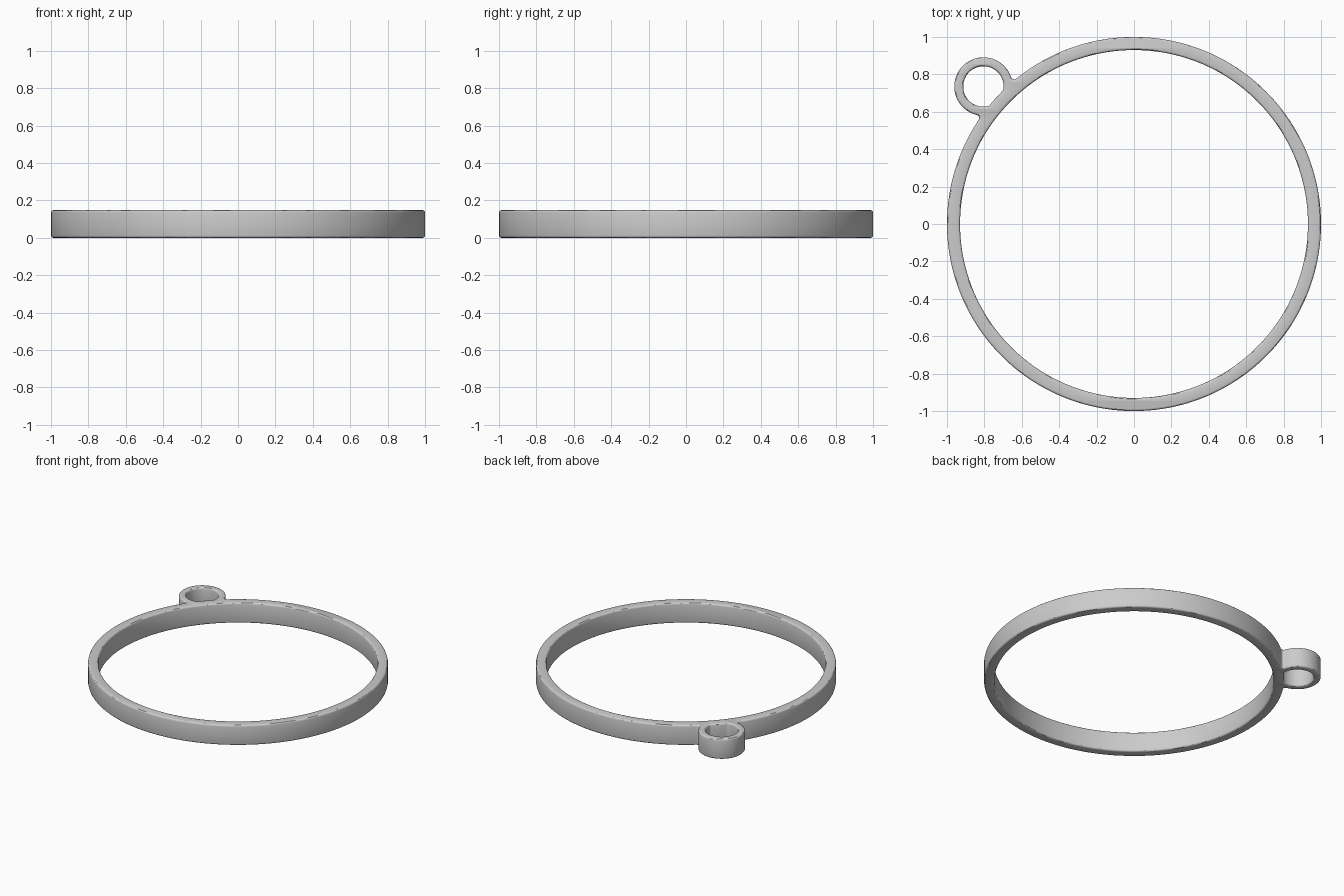
import bpy
from math import pi, cos, sin, acos, atan2

if "Cube" in bpy.data.objects:
    bpy.data.objects.remove(bpy.data.objects["Cube"])

R_OUT, R_IN, HEIGHT, ROUND = 1.0, 0.93, 0.148, 0.012
LOOP_X, LOOP_Y, LOOP_OUT, LOOP_IN = -0.805, 0.735, 0.156, 0.108
DIST = (LOOP_X ** 2 + LOOP_Y ** 2) ** 0.5
TURN = atan2(LOOP_Y, LOOP_X)


def arc(c, r, a0, a1, n):
    """Arc points, leaving out the end point (the next arc starts there)."""
    return [(c[0] + r * cos(a0 + (a1 - a0) * i / n),
             c[1] + r * sin(a0 + (a1 - a0) * i / n)) for i in range(n)]


def fillet(ring_r, loop_r):
    """Centre of a circle touching band and loop, and its two tangent angles."""
    th = acos((DIST ** 2 + ring_r ** 2 - loop_r ** 2) / (2 * DIST * ring_r))
    x, y = ring_r * cos(th), ring_r * sin(th)
    return (x, y), (x, -y), th, atan2(y, x - DIST)


O, L = (0, 0), (DIST, 0)

# outer outline: band, fillet, small loop, fillet
f = 0.018
up, low, th, ph = fillet(R_OUT + f, LOOP_OUT + f)
outline = (arc(O, R_OUT, th, 2 * pi - th, 176) + arc(low, f, -th - pi, -ph - pi, 8)
           + arc(L, LOOP_OUT, -ph, ph, 48) + arc(up, f, ph + pi, th + pi, 8))

# loop hole, flattened by the band, with softened corners
g = 0.012
up, low, th, ph = fillet(R_OUT + g, LOOP_IN - g)
loop_hole = (arc(L, LOOP_IN, -ph, ph, 44) + arc(up, g, ph, th + pi, 6)
             + arc(O, R_OUT, th, -th, 6) + arc(low, g, -th - pi, -ph, 6))

band_hole = arc(O, R_IN, 0, 2 * pi, 176)

# filled profile, extruded with rounded edges
curve = bpy.data.curves.new("ring_with_loop", 'CURVE')
curve.dimensions = '2D'
curve.fill_mode = 'BOTH'
curve.extrude = HEIGHT / 2 - ROUND
curve.bevel_depth = ROUND
curve.bevel_resolution = 2
curve.offset = -ROUND
for pts in (outline, loop_hole, band_hole):
    s = curve.splines.new('POLY')
    s.points.add(len(pts) - 1)
    for p, (x, y) in zip(s.points, pts):
        p.co = (x * cos(TURN) - y * sin(TURN), x * sin(TURN) + y * cos(TURN), 0, 1)
    s.use_cyclic_u = True

ring = bpy.data.objects.new("ring_with_loop", curve)
ring.location.z = HEIGHT / 2
bpy.context.collection.objects.link(ring)
bpy.context.view_layer.objects.active = ring
ring.select_set(True)
bpy.ops.object.convert(target='MESH')

# weld the caps to the walls and shade smooth
bpy.ops.object.mode_set(mode='EDIT')
bpy.ops.mesh.select_all(action='SELECT')
bpy.ops.mesh.remove_doubles(threshold=0.0002)
bpy.ops.mesh.normals_make_consistent(inside=False)
bpy.ops.object.mode_set(mode='OBJECT')
bpy.ops.object.shade_smooth_by_angle(angle=pi / 6)
